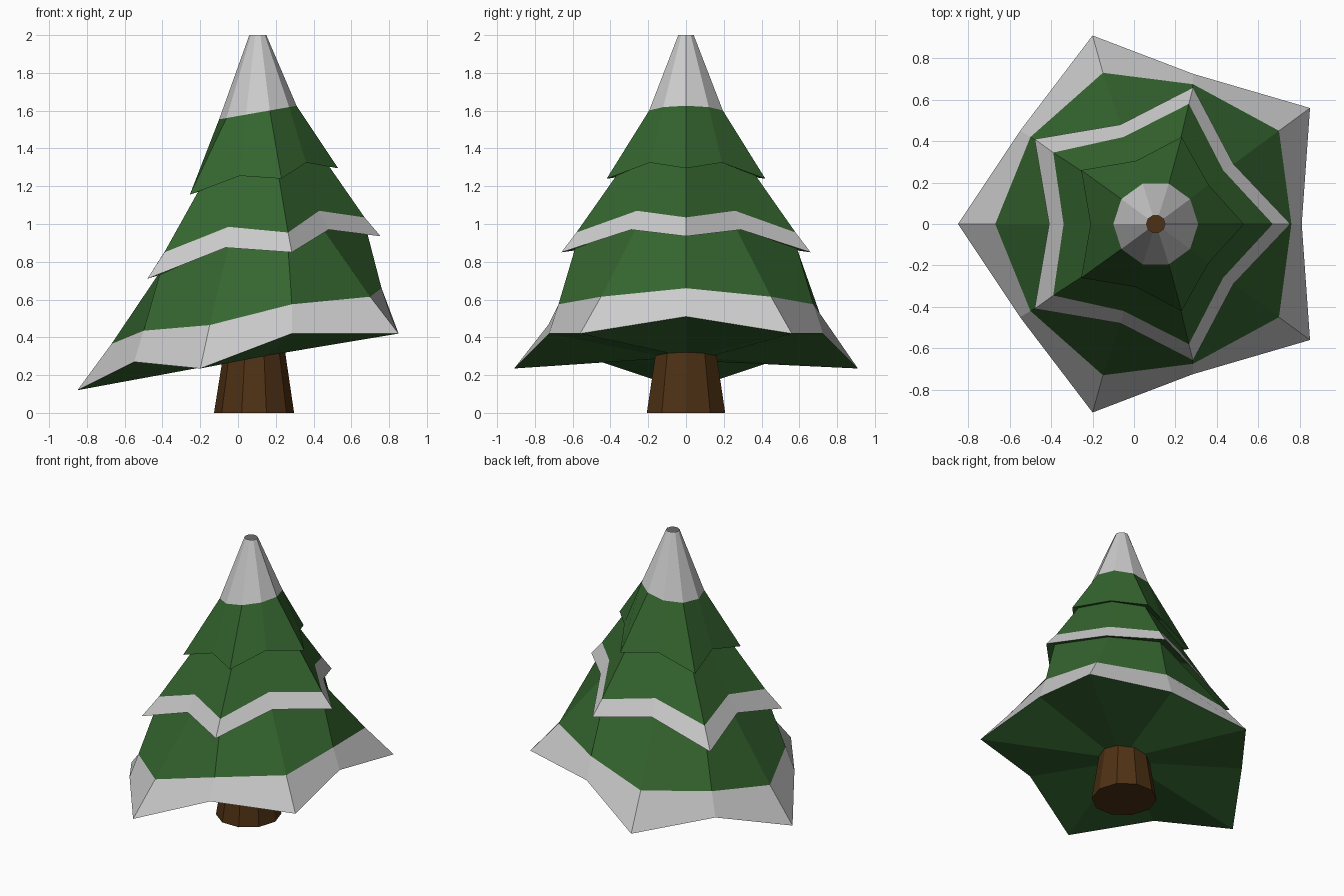
import bpy, math

if "Cube" in bpy.data.objects:
    bpy.data.objects.remove(bpy.data.objects["Cube"])

CX = 0.105      # trunk axis / tip offset
TILT = 0.175    # all tiers rise towards +x


def material(name, rgb):
    m = bpy.data.materials.new(name)
    m.diffuse_color = (*rgb, 1)
    m.use_nodes = True
    m.node_tree.nodes["Principled BSDF"].inputs["Base Color"].default_value = m.diffuse_color
    return m


GREEN = material("needles", (0.035, 0.13, 0.028))
BROWN = material("bark", (0.075, 0.03, 0.007))


def mirror(half):
    """Six points from +x round to -x, completed to a ten-point ring."""
    return half + [(x, -y, z) for x, y, z in half[4:0:-1]]


def circle(cx, rx, ry, z, tilt=0.0):
    ring = []
    for i in range(10):
        a = math.radians(36 * i)
        x = cx + rx * math.cos(a)
        ring.append((x, ry * math.sin(a), z + tilt * (x - cx)))
    return ring


def neck(ring, s, dz):
    """Ring tucked up under a tier's lip."""
    return [(CX + (x - CX) * s, y * s, z + dz) for x, y, z in ring]


def shell(name, rings, mat=None, close_top=False, close_bottom=False):
    verts = [v for r in rings for v in r]
    faces = []
    for k in range(len(rings) - 1):
        for i in range(10):
            j = (i + 1) % 10
            a, b = 10 * k, 10 * k + 10
            faces.append((a + i, b + i, b + j, a + j))
    if close_top:
        faces.append(tuple(range(10)))
    if close_bottom:
        faces.append(tuple(range(len(verts) - 1, len(verts) - 11, -1)))
    me = bpy.data.meshes.new(name)
    me.from_pydata(verts, [], faces)
    ob = bpy.data.objects.new(name, me)
    bpy.context.collection.objects.link(ob)
    if mat:
        me.materials.append(mat)
    return ob


# Tier outlines
tip = circle(CX, 0.045, 0.043, 2.0)
cap = circle(CX, 0.205, 0.205, 1.59, TILT)
top_lip = mirror([(0.53, 0, 1.295), (0.36, 0.19, 1.325), (0.23, 0.42, 1.24),
                  (0.01, 0.305, 1.255), (-0.255, 0.26, 1.155), (-0.21, 0, 1.22)])
mid_snow = mirror([(0.67, 0, 1.035), (0.43, 0.26, 1.07), (0.265, 0.58, 0.955),
                   (-0.05, 0.42, 0.985), (-0.39, 0.345, 0.85), (-0.34, 0, 0.93)])
mid_lip = mirror([(0.755, 0, 0.935), (0.48, 0.29, 0.97), (0.285, 0.66, 0.85),
                  (-0.065, 0.48, 0.875), (-0.48, 0.41, 0.71), (-0.41, 0, 0.815)])
low_snow = mirror([(0.76, 0, 0.66), (0.7, 0.45, 0.615), (0.285, 0.675, 0.575),
                   (-0.15, 0.73, 0.465), (-0.5, 0.42, 0.435), (-0.67, 0, 0.365)])
low_lip = mirror([(0.81, 0, 0.51), (0.85, 0.56, 0.42), (0.285, 0.725, 0.42),
                  (-0.2, 0.91, 0.235), (-0.55, 0.45, 0.27), (-0.85, 0, 0.12)])
mid_neck = neck(top_lip, 0.88, 0.015)
low_neck = neck(mid_lip, 0.89, 0.02)
inner = circle(CX, 0.15, 0.15, 0.295, TILT)

# Snow
shell("snow_cap", [tip, cap])
shell("middle_snow_band", [mid_snow, mid_lip])
shell("lower_snow_band", [low_snow, low_lip])

# Needles, including the undersides of the tiers
shell("upper_foliage", [cap, top_lip, mid_neck], GREEN)
shell("middle_foliage", [mid_neck, mid_snow], GREEN)
shell("middle_underside", [mid_lip, low_neck], GREEN)
shell("lower_foliage", [low_neck, low_snow], GREEN)
shell("lower_underside", [low_lip, inner], GREEN)

# Trunk
shell("trunk", [circle(0.087, 0.16, 0.165, 0.34), circle(0.085, 0.212, 0.218, 0.0)],
      BROWN, close_top=True, close_bottom=True)
